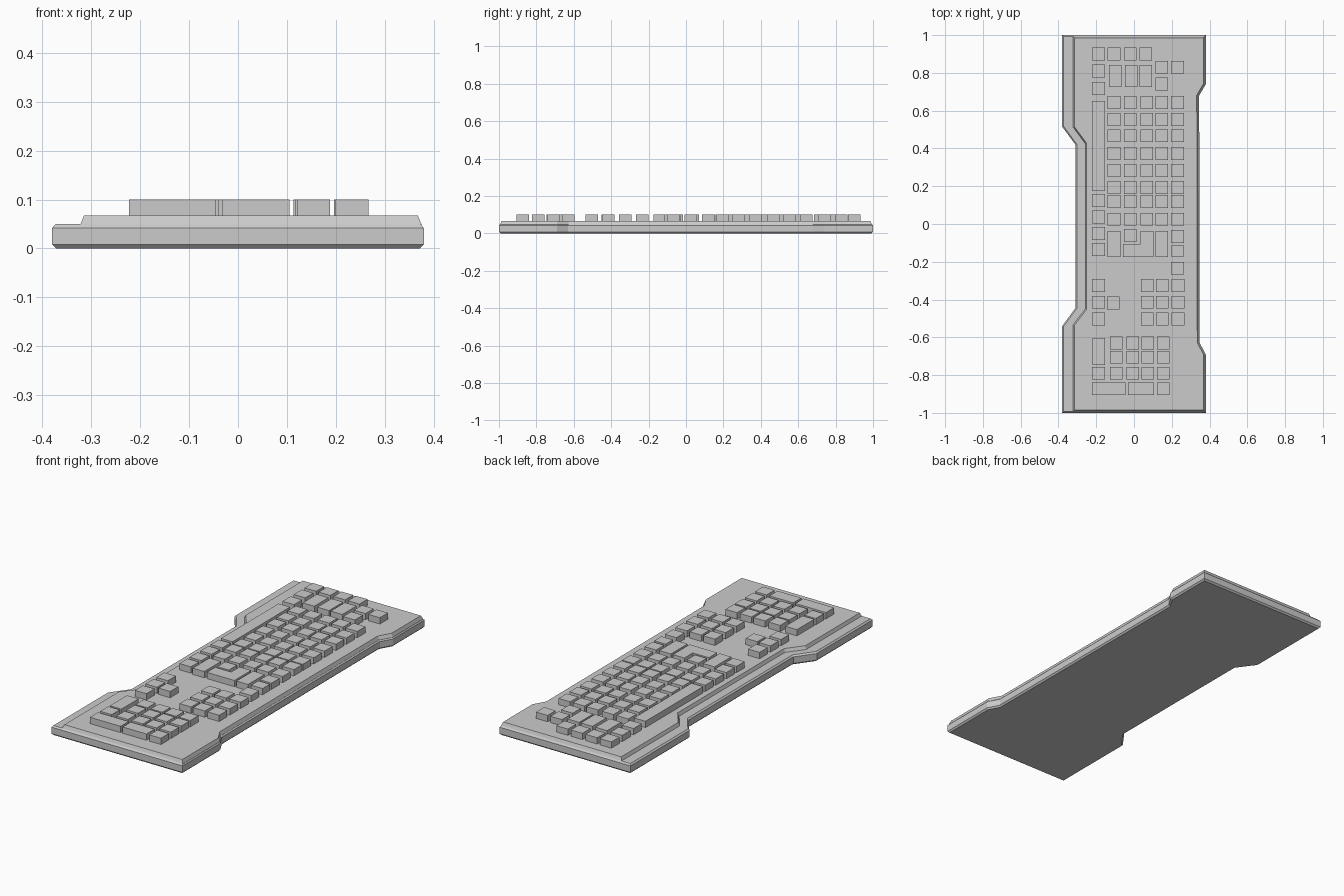
import bpy, bmesh
from mathutils import Vector

if "Cube" in bpy.data.objects:
    bpy.data.objects.remove(bpy.data.objects["Cube"])

K = 0.067            # standard key size
KEY_Z0, KEY_Z1 = 0.06, 0.10


def inset(points, d):
    """Mitred inward offset of a counter-clockwise outline."""
    out = []
    n = len(points)
    for i in range(n):
        p0, p, p1 = (Vector(points[j % n]) for j in (i - 1, i, i + 1))
        a, b = (p - p0).normalized(), (p1 - p).normalized()
        na, nb = Vector((-a.y, a.x)), Vector((-b.y, b.x))
        out.append(p + (na + nb) * (d / (1 + na.dot(nb))))
    return out


def add_loft(bm, outline, levels):
    """Stack outline rings (z, inset) into a closed solid."""
    rings = [[bm.verts.new((p.x, p.y, z)) for p in inset(outline, d)] for z, d in levels]
    n = len(outline)
    for lo, hi in zip(rings, rings[1:]):
        for i in range(n):
            j = (i + 1) % n
            bm.faces.new((lo[i], lo[j], hi[j], hi[i]))
    bm.faces.new(rings[0][::-1])
    bm.faces.new(rings[-1])


def finish(bm, name):
    bmesh.ops.recalc_face_normals(bm, faces=bm.faces)
    mesh = bpy.data.meshes.new(name)
    bm.to_mesh(mesh)
    bm.free()
    obj = bpy.data.objects.new(name, mesh)
    bpy.context.collection.objects.link(obj)
    return obj


def solid(name, outline, levels):
    bm = bmesh.new()
    add_loft(bm, outline, levels)
    return finish(bm, name)


def keys(name, items):
    """One object holding box keys given as (x, y[, width, depth])."""
    bm = bmesh.new()
    for it in items:
        x, y = it[:2]
        w, d = it[2:] if len(it) == 4 else (K, K)
        add_loft(bm, [(x - w/2, y - d/2), (x + w/2, y - d/2), (x + w/2, y + d/2), (x - w/2, y + d/2)],
                 [(KEY_Z0, 0), (KEY_Z1, 0)])
    return finish(bm, name)


# Lower body: notched outline with chamfered rims
body = [(-0.38, -1), (0.38, -1), (0.38, -0.69), (0.348, -0.63), (0.345, 0.68), (0.38, 0.74),
        (0.38, 1), (-0.38, 1), (-0.38, 0.515), (-0.31, 0.42), (-0.31, -0.445), (-0.38, -0.54)]
solid("lower_body", body, [(0, 0.008), (0.008, 0), (0.042, 0), (0.05, 0.007)])

# Top plate: stepped back along the palm side
plate = [(-0.322, -0.993), (0.375, -0.993), (0.375, -0.688), (0.342, -0.627), (0.339, 0.68), (0.375, 0.742),
         (0.375, 0.993), (-0.322, 0.993), (-0.322, 0.512), (-0.258, 0.425), (-0.258, -0.45), (-0.322, -0.533)]
solid("top_plate", plate, [(0.045, 0), (0.05, 0), (0.067, 0.007)])

# Column centres
A, B, C, D, E, F = -0.188, -0.106, -0.02, 0.068, 0.147, 0.23

# Main letter grid
rows = [0.643, 0.553, 0.468, 0.373, 0.283, 0.193, 0.119, 0.026]
keys("letter_keys", [(x, y) for x in (B, C, D, E, F) for y in rows])

# Space bar and bottom row
keys("space_bar", [(A, 0.413, K, 0.476)])
keys("bottom_row_keys", [(A, y) for y in (0.9, 0.81, 0.717, 0.124, 0.037, -0.05, -0.135)])

# Left end modifiers
keys("left_end_keys", [(x, 0.9) for x in (B, C, 0.063)] +
     [(x, 0.783, K, 0.117) for x in (-0.099, -0.014, 0.063)] +
     [(E, 0.83), (F, 0.83), (E, 0.741)])

# Right end modifiers and stray function keys
keys("right_end_keys", [(B, -0.106, K, 0.138), (E, -0.106, K, 0.138), (C, -0.061),
                        (F, -0.066), (F, -0.143, K, 0.06), (F, -0.235)])

# L-shaped enter key
solid("enter_key", [(-0.058, -0.175), (0.102, -0.175), (0.102, -0.037), (0.035, -0.037),
                    (0.035, -0.106), (-0.058, -0.106)], [(KEY_Z0, 0), (KEY_Z1, 0)])

# Arrow cluster and navigation block
nav_rows = [-0.326, -0.415, -0.503]
keys("arrow_keys", [(A, y) for y in nav_rows] + [(-0.11, -0.418)])
keys("navigation_keys", [(x, y) for x in (0.071, 0.15, 0.233) for y in nav_rows])

# Number pad
pad_rows = [-0.63, -0.706, -0.79]
keys("number_pad_keys", [(x, y) for x in (-0.094, -0.007, 0.072, 0.155) for y in pad_rows] +
     [(0.155, -0.873), (A, -0.79), (A + 0.002, -0.675, K, 0.143),
      (-0.134, -0.873, 0.178, K), (0.036, -0.873, 0.138, K)])
